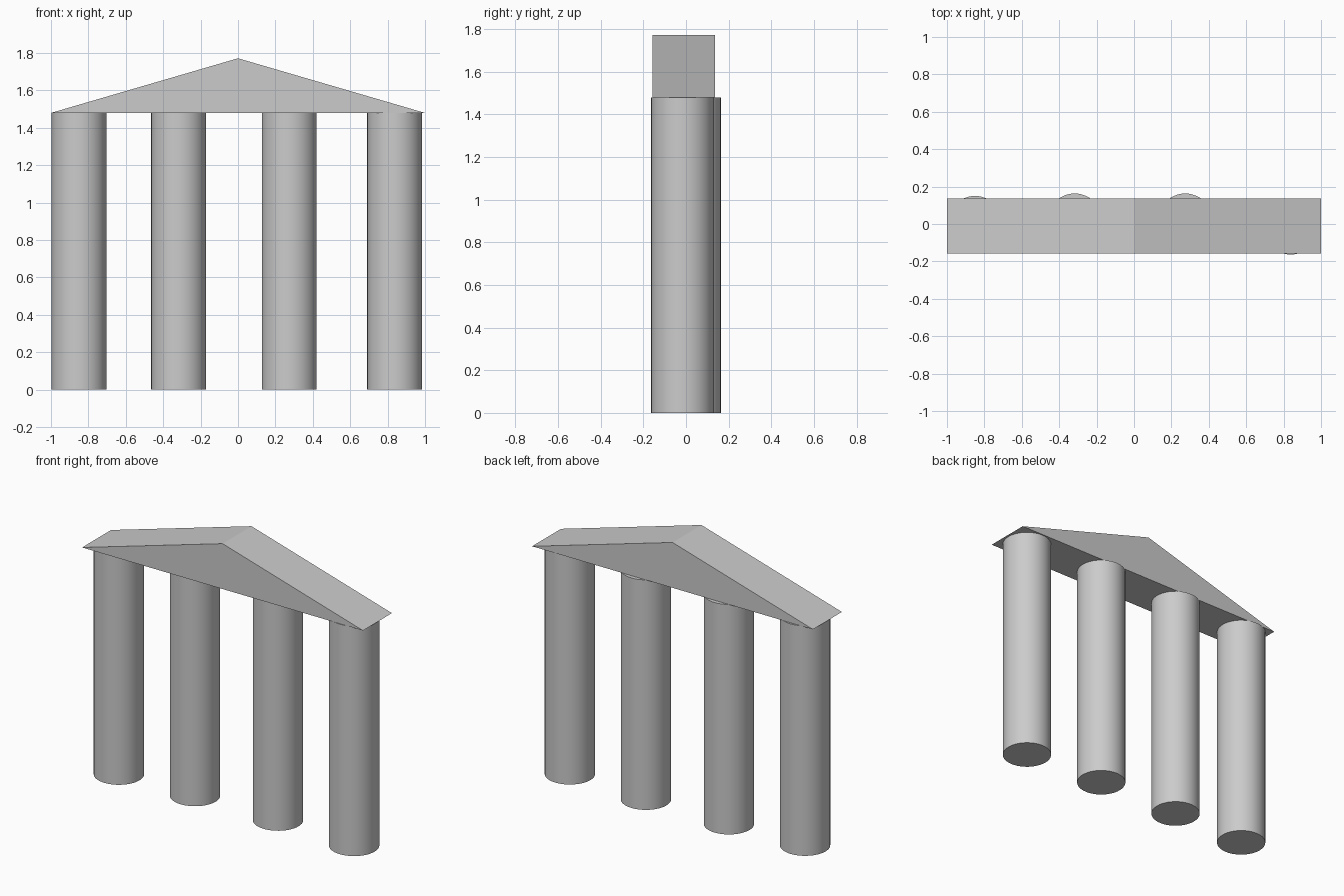
import bpy
import bmesh

cube = bpy.data.objects.get("Cube")
if cube:
    bpy.data.objects.remove(cube, do_unlink=True)

# One stone colour for everything
stone = bpy.data.materials.new("grey stone")
stone.use_nodes = True
GREY = (0.6, 0.6, 0.6, 1)
stone.diffuse_color = GREY
stone.node_tree.nodes["Principled BSDF"].inputs["Base Color"].default_value = GREY

RADIUS = 0.147
EAVES = 1.48
APEX = 1.772


def add_column(name, x, y):
    bpy.ops.mesh.primitive_cylinder_add(
        vertices=48, radius=RADIUS, depth=EAVES, location=(x, y, EAVES / 2))
    column = bpy.context.object
    column.name = name
    column.data.materials.append(stone)
    bpy.ops.object.shade_smooth_by_angle()


# Row of four slightly uneven columns
for name, x, y in (("column_outer_right", -0.85, 0.003),
                   ("column_inner_right", -0.317, 0.016),
                   ("column_inner_left", 0.274, 0.016),
                   ("column_outer_left", 0.838, -0.016)):
    add_column(name, x, y)

# Triangular gable resting on the columns
bm = bmesh.new()
front, back = -0.157, 0.137
outline = [(-1, EAVES), (1, EAVES), (0, APEX)]
face = bm.faces.new([bm.verts.new((x, front, z)) for x, z in outline])
sweep = bmesh.ops.extrude_face_region(bm, geom=[face])
moved = [v for v in sweep["geom"] if isinstance(v, bmesh.types.BMVert)]
bmesh.ops.translate(bm, verts=moved, vec=(0, back - front, 0))
bmesh.ops.recalc_face_normals(bm, faces=bm.faces)
mesh = bpy.data.meshes.new("gable_roof")
bm.to_mesh(mesh)
bm.free()
mesh.materials.append(stone)
gable = bpy.data.objects.new("gable_roof", mesh)
bpy.context.collection.objects.link(gable)
